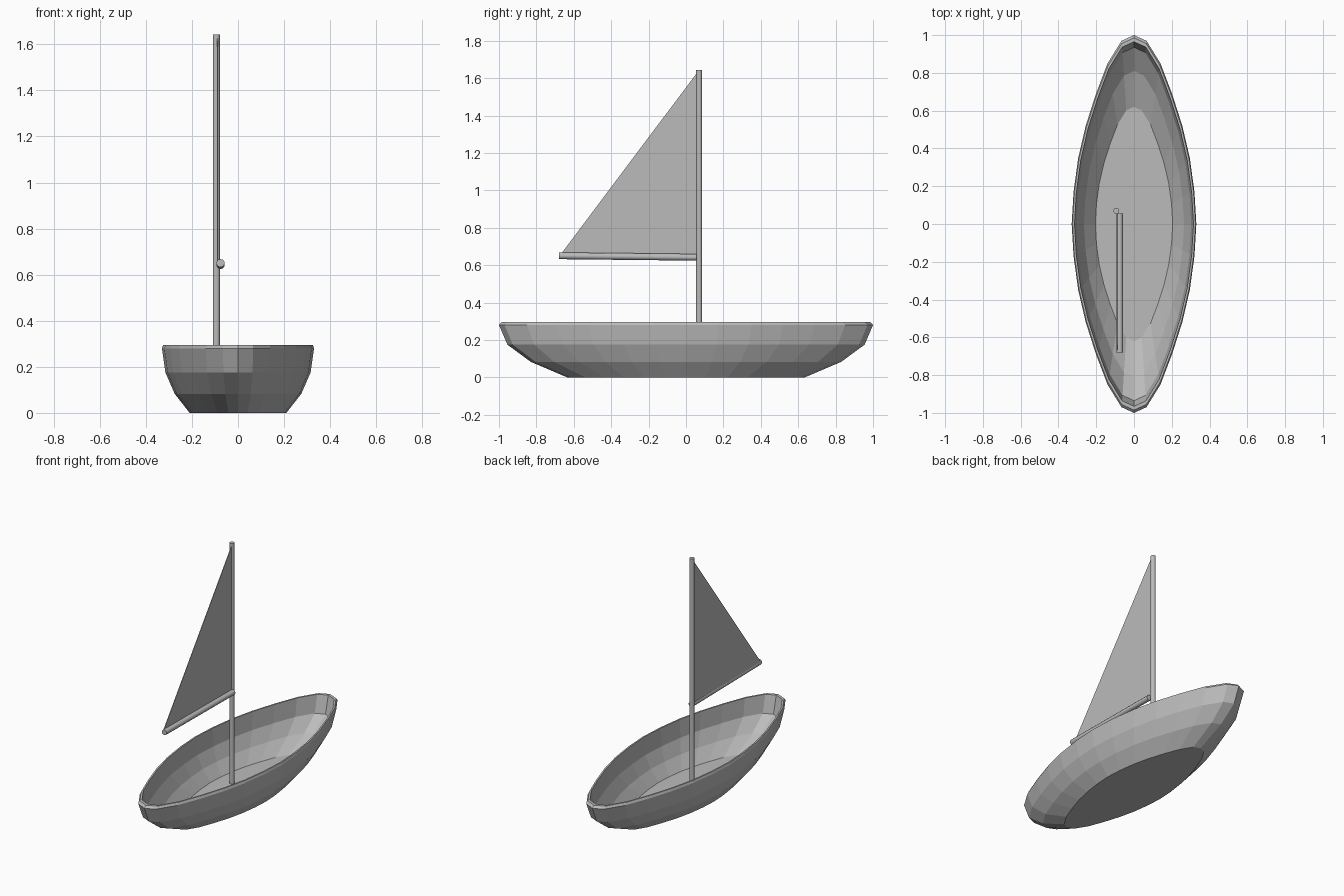
import bpy, bmesh, math
from mathutils import Vector

cube = bpy.data.objects.get("Cube")
if cube:
    bpy.data.objects.remove(cube, do_unlink=True)

# One plain grey for the whole boat
grey = bpy.data.materials.new("plain grey")
grey.use_nodes = True
grey.diffuse_color = (0.5, 0.5, 0.5, 1)
grey.node_tree.nodes["Principled BSDF"].inputs["Base Color"].default_value = (0.5, 0.5, 0.5, 1)


def add_object(name, bm):
    bmesh.ops.recalc_face_normals(bm, faces=bm.faces)
    mesh = bpy.data.meshes.new(name)
    bm.to_mesh(mesh)
    bm.free()
    mesh.materials.append(grey)
    obj = bpy.data.objects.new(name, mesh)
    bpy.context.collection.objects.link(obj)
    return obj


def rod(name, start, end, radius, sides=10):
    """Cylinder between two points."""
    a, b = Vector(start), Vector(end)
    bm = bmesh.new()
    bmesh.ops.create_cone(bm, cap_ends=True, segments=sides, radius1=radius,
                          radius2=radius, depth=(b - a).length)
    turn = (b - a).to_track_quat('Z', 'Y').to_matrix()
    bmesh.ops.rotate(bm, verts=bm.verts, matrix=turn)
    bmesh.ops.translate(bm, verts=bm.verts, vec=(a + b) / 2)
    obj = add_object(name, bm)
    bpy.ops.object.select_all(action='DESELECT')
    obj.select_set(True)
    bpy.context.view_layer.objects.active = obj
    bpy.ops.object.shade_smooth_by_angle(angle=math.radians(40))


# Quarter outline of the double-ended hull, as fractions of width and length
quarter = [(1, 0), (.97, .17), (.895, .35), (.775, .52), (.61, .69),
           (.425, .85), (.2, .97), (0, 1)]
half = quarter + [(-w, l) for w, l in reversed(quarter[:-1])]
outline = half + [(w, -l) for w, l in reversed(half[1:-1])]

# Rings: half width, half length, height; outside up, over the rim, inside down
rings = [(.21, .635, 0), (.275, .83, .083), (.315, .955, .175), (.33, 1, .28),
         (.325, .985, .295), (.315, .965, .295), (.303, .935, .178),
         (.265, .81, .092), (.205, .62, .018)]

# Hull shell
bm = bmesh.new()
loops = [[bm.verts.new((w * hw, l * hl, z)) for w, l in outline] for hw, hl, z in rings]
for lower, upper in zip(loops, loops[1:]):
    for i in range(len(outline)):
        j = (i + 1) % len(outline)
        bm.faces.new((lower[i], lower[j], upper[j], upper[i]))
bm.faces.new(loops[0])
bm.faces.new(loops[-1])
add_object("hull", bm)

# Mast and boom
rod("mast", (-.094, .07, .015), (-.094, .07, 1.643), .016)
rod("boom", (-.076, .055, .642), (-.076, -.68, .65), .018)

# Sail, a thin triangular sheet
bm = bmesh.new()
corners = [(.06, .655), (-.672, .655), (.06, 1.63)]
sheet = bm.faces.new([bm.verts.new((-.089, y, z)) for y, z in corners])
sail = add_object("sail", bm)
solid = sail.modifiers.new("thickness", 'SOLIDIFY')
solid.thickness = .004
solid.offset = 0
